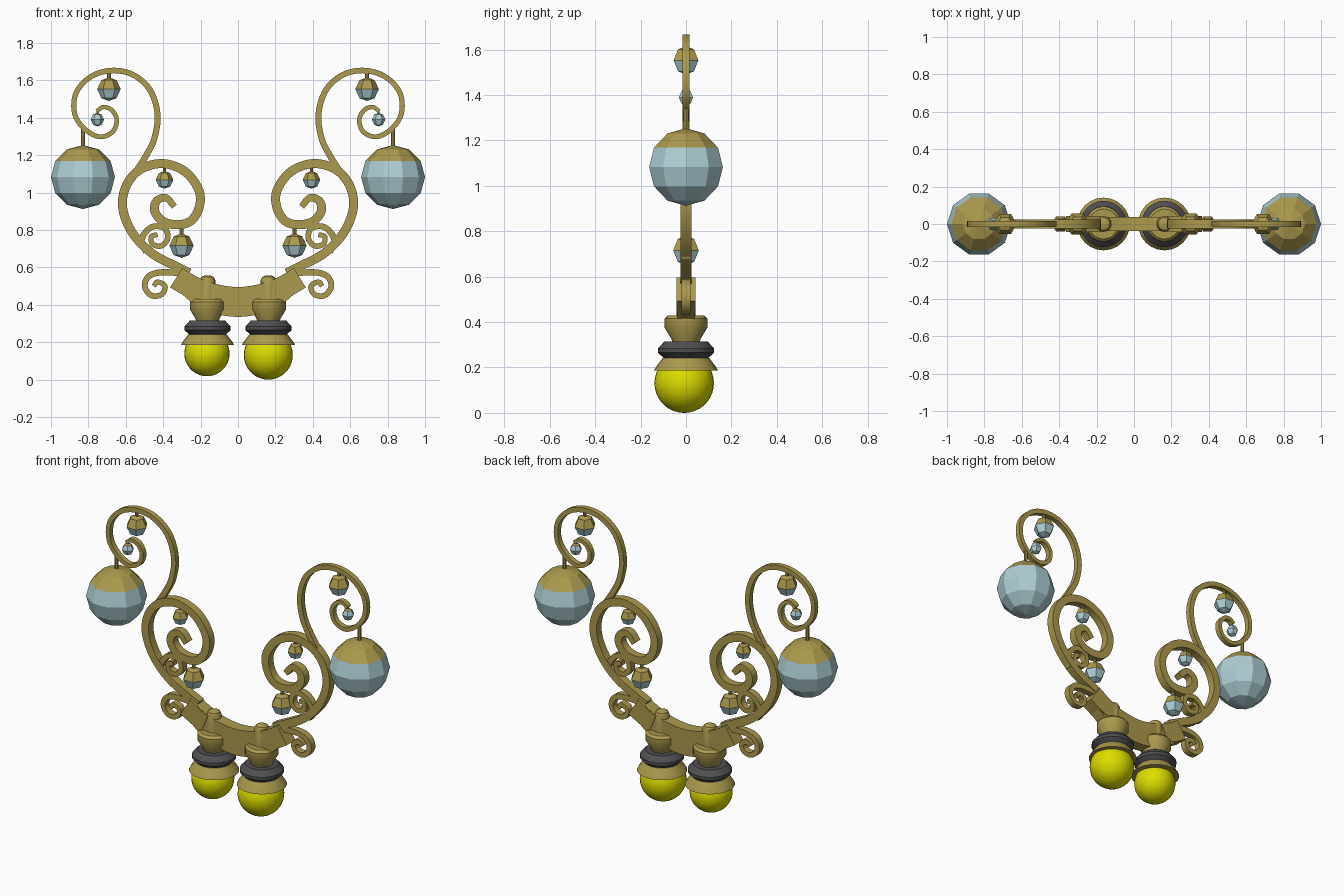
import bpy, bmesh, math
from mathutils import Vector

if "Cube" in bpy.data.objects:
    bpy.data.objects.remove(bpy.data.objects["Cube"], do_unlink=True)


def material(name, rgb):
    m = bpy.data.materials.new(name)
    m.use_nodes = True
    m.diffuse_color = (*rgb, 1)
    node = next(n for n in m.node_tree.nodes if n.type == 'BSDF_PRINCIPLED')
    node.inputs["Base Color"].default_value = (*rgb, 1)
    return m


gold = material("old gold", (0.41, 0.32, 0.075))
glass = material("pale blue glass", (0.42, 0.62, 0.66))
dark = material("dark grey", (0.08, 0.08, 0.085))
yellow = material("bulb yellow", (0.72, 0.72, 0.0))


def finish(name, bm, mats, mirror=False, smooth=False):
    bmesh.ops.remove_doubles(bm, verts=bm.verts, dist=1e-5)
    bmesh.ops.recalc_face_normals(bm, faces=bm.faces)
    mesh = bpy.data.meshes.new(name)
    bm.to_mesh(mesh)
    bm.free()
    for m in mats:
        mesh.materials.append(m)
    ob = bpy.data.objects.new(name, mesh)
    bpy.context.collection.objects.link(ob)
    if mirror:
        mod = ob.modifiers.new("Mirror", 'MIRROR')
        mod.use_mirror_merge = False
    if smooth:
        bpy.ops.object.select_all(action='DESELECT')
        ob.select_set(True)
        bpy.context.view_layer.objects.active = ob
        bpy.ops.object.shade_smooth_by_angle(angle=math.radians(35))
    return ob


def lathe(name, profile, centre, segs, mats, mirror=False, smooth=False, rule=None):
    """Turn a (radius, height) profile around the vertical axis."""
    bm = bmesh.new()
    c = Vector(centre)
    rings = []
    for r, z in profile:
        rings.append([bm.verts.new(c + Vector((r * math.cos(a), r * math.sin(a), z)))
                      for a in (math.tau * i / segs for i in range(segs))])
    for k in range(len(rings) - 1):
        for i in range(segs):
            j = (i + 1) % segs
            f = bm.faces.new((rings[k][i], rings[k][j], rings[k + 1][j], rings[k + 1][i]))
            if rule:
                f.material_index = rule(f.calc_center_median().z - c.z)
    bm.faces.new(rings[0])
    bm.faces.new(rings[-1])
    return finish(name, bm, mats, mirror, smooth)


def spline(points, steps):
    """Catmull-Rom curve through the points."""
    pts = [Vector(p) for p in points]
    pts = [2 * pts[0] - pts[1]] + pts + [2 * pts[-1] - pts[-2]]
    out = []
    for a, b, c, d in zip(pts, pts[1:], pts[2:], pts[3:]):
        for s in range(steps):
            t = s / steps
            out.append(0.5 * (2 * b + (c - a) * t + (2 * a - 5 * b + 4 * c - d) * t * t
                              + (3 * b - a - 3 * c + d) * t ** 3))
    return out + [pts[-2]]


def ribbon(name, points, width, depth, steps=5, mirror=True):
    """Sweep a rectangle along a path in the xz plane; width(t) lies in that plane."""
    path = spline(points, steps)
    bm = bmesh.new()
    rings = []
    for i, p in enumerate(path):
        t = (path[min(i + 1, len(path) - 1)] - path[max(i - 1, 0)]).normalized()
        n = Vector((-t.y, t.x)) * width(i / (len(path) - 1)) / 2
        rings.append([bm.verts.new((q.x, y, q.y)) for q, y in
                      ((p + n, -depth), (p - n, -depth), (p - n, depth), (p + n, depth))])
    for a, b in zip(rings, rings[1:]):
        for i in range(4):
            bm.faces.new((a[i], a[i - 1], b[i - 1], b[i]))
    bm.faces.new(rings[0])
    bm.faces.new(rings[-1])
    return finish(name, bm, [gold], mirror, smooth=True)


# Large and upper scrolls
ribbon("lower_scroll", [(.26, .57), (.34, .61), (.46, .675), (.565, .785), (.617, .92),
                        (.596, 1.04), (.52, 1.125), (.40, 1.155), (.28, 1.11), (.208, 1.01),
                        (.208, .92), (.25, .85), (.32, .828), (.40, .845), (.445, .90),
                        (.435, .955), (.385, .972), (.34, .925)],
       lambda t: 0.048 if t < .85 else 0.048 - (t - .85) * .1, 0.024)
ribbon("upper_scroll", [(.54, 1.12), (.49, 1.20), (.447, 1.29), (.43, 1.42), (.473, 1.553),
                        (.57, 1.634), (.687, 1.652), (.794, 1.615), (.867, 1.53), (.873, 1.42),
                        (.82, 1.34), (.74, 1.298), (.67, 1.325), (.648, 1.39), (.676, 1.442),
                        (.72, 1.457), (.755, 1.435)],
       lambda t: 0.034 - 0.012 * t, 0.016)

# Small curls beside the large scroll
ribbon("inner_curl", [(.49, .68), (.515, .75), (.463, .815), (.393, .81), (.376, .755),
                      (.41, .715), (.457, .725), (.464, .765), (.43, .775)],
       lambda t: 0.034 - 0.008 * t, 0.02)
ribbon("outer_curl", [(.30, .57), (.42, .573), (.482, .548), (.498, .495), (.463, .45),
                      (.408, .455), (.39, .50), (.43, .522), (.45, .50)],
       lambda t: 0.034 - 0.008 * t, 0.02)

# Curved bracket with heavier end blocks
ribbon("bracket", [(-.30, .53), (-.17, .45), (0, .415), (.17, .45), (.30, .53)],
       lambda t: 0.11 + 0.05 * math.sin(math.pi * t), 0.037, 6, mirror=False)
ribbon("bracket_end", [(.20, .475), (.265, .505), (.33, .545)],
       lambda t: 0.115 + 0.008 * t, 0.042, 3)


def faceted(name, x, z, r, segs, latitudes, split):
    """Faceted glass drop with a gold cap above the split height."""
    prof = [(max(r * math.cos(math.radians(a)), .0001), r * math.sin(math.radians(a)))
            for a in latitudes]
    lathe(name, prof, (x, 0, z), segs, [glass, gold], True,
          rule=lambda h: 1 if h > split * r else 0)


def stem(name, x, low, high, r):
    lathe(name, [(r, low), (r, high)], (x, 0, 0), 8, [gold], True, True)


# Large glass globes
faceted("globe", .829, 1.083, .171, 10, range(-90, 91, 30), .5)
stem("globe_stem", .829, 1.22, 1.35, .011)

# Hanging drops: label, x, z, radius, top of stem, cap height
for label, x, z, r, top, split in (("top", .69, 1.553, .063, 1.645, 0),
                                   ("tiny", .752, 1.39, .036, 1.44, .8),
                                   ("middle", .393, 1.068, .047, 1.145, 0),
                                   ("low", .302, .716, .065, .82, 0)):
    faceted(label + "_drop", x, z, r, 6, (-90, -50, 0, 50, 90), split)
    stem(label + "_drop_stem", x, z + r * .8, top, r * .16)

# Lamp holders
lathe("lamp_post", [(.042, .40), (.042, .53), (.034, .548), (.015, .557)],
      (.163, 0, 0), 16, [gold], True, True)
lathe("lamp_cup", [(.06, .31), (.064, .325), (.094, .375), (.094, .415), (.08, .43)],
      (.163, 0, 0), 24, [gold], True, True)
lathe("lamp_collar", [(.09, .235), (.124, .265), (.124, .283), (.095, .315)],
      (.163, 0, 0), 24, [dark], True, True)
lathe("lamp_skirt", [(.128, .186), (.141, .186), (.132, .203), (.102, .242), (.09, .242)],
      (.163, 0, 0), 24, [gold], True, True)

# Bulbs, one slightly larger than the other
for side, x, r, z in (("left", .162, .131, .131), ("right", -.166, .121, .139)):
    prof = [(max(r * math.cos(a), .0001), r * math.sin(a))
            for a in (math.radians(d) for d in range(-90, 91, 10))]
    lathe(side + "_bulb", prof, (x, -.008, z), 28, [yellow], smooth=True)
